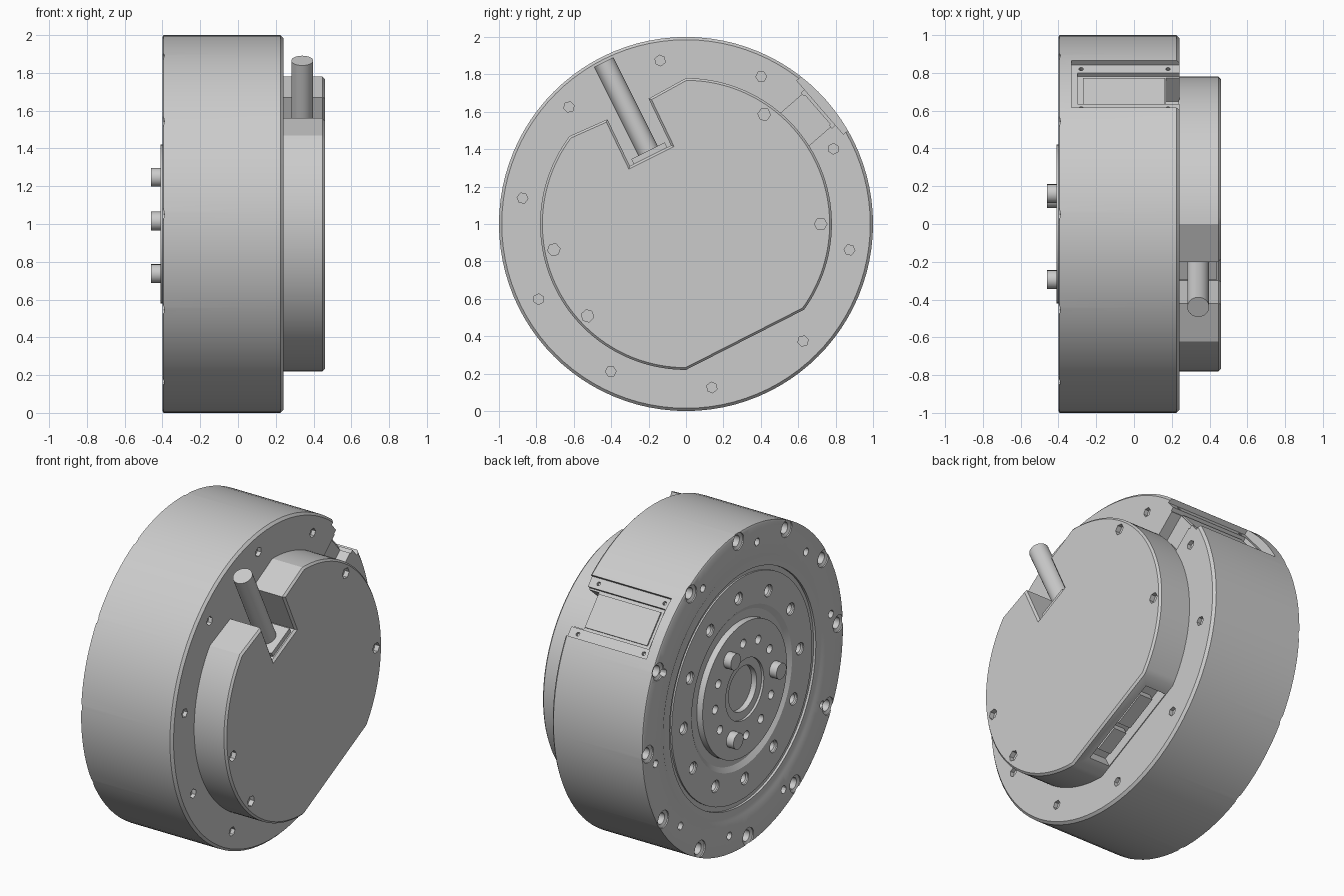
import bpy, bmesh, math
from mathutils import Matrix, Vector

if "Cube" in bpy.data.objects:
    bpy.data.objects.remove(bpy.data.objects["Cube"])

metal = bpy.data.materials.new("grey metal")
metal.use_nodes = True
GREY = (0.6, 0.6, 0.6, 1)
metal.diffuse_color = GREY
metal.node_tree.nodes["Principled BSDF"].inputs["Base Color"].default_value = GREY


def polar(deg, r=0, x=0):
    """Frame on the motor axis: local y is radial, local z tangential."""
    return (Matrix.Translation((0, 0, 1)) @ Matrix.Rotation(math.radians(deg), 4, 'X')
            @ Matrix.Translation((x, r, 0)))


def lathe(bm, profile, frame, steps):
    """Revolve (x, radius) points about the local x axis into a closed solid."""
    rings = []
    for x, r in profile:
        count = steps if r else 1
        turns = [math.tau * i / steps for i in range(count)]
        rings.append([bm.verts.new(frame @ Vector((x, r * math.cos(t), r * math.sin(t))))
                      for t in turns])
    for a, b in zip(rings, rings[1:]):
        for i in range(steps):
            j = (i + 1) % steps
            quad = [a[i % len(a)], a[j % len(a)], b[j % len(b)], b[i % len(b)]]
            bm.faces.new(list(dict.fromkeys(quad)))


def rod(bm, frame, x0, x1, r, steps=24):
    lathe(bm, [(x0, 0), (x0, r), (x1, r), (x1, 0)], frame, steps)


def box(bm, deg, xs, rs, ts):
    size = [b - a for a, b in (xs, rs, ts)]
    mid = Vector([(a + b) / 2 for a, b in (xs, rs, ts)])
    bmesh.ops.create_cube(bm, size=1, matrix=polar(deg) @ Matrix.Translation(mid)
                          @ Matrix.Diagonal((*size, 1)))


def finish(name, bm):
    bmesh.ops.recalc_face_normals(bm, faces=bm.faces)
    mesh = bpy.data.meshes.new(name)
    bm.to_mesh(mesh)
    bm.free()
    mesh.materials.append(metal)
    ob = bpy.data.objects.new(name, mesh)
    bpy.context.collection.objects.link(ob)
    return ob


def cut(ob, bm):
    """Subtract the cutter mesh and bake the result, unless it comes out empty."""
    cutter = finish("cutter", bm)
    cutter.hide_render = True
    mod = ob.modifiers.new("cut", 'BOOLEAN')
    mod.operation, mod.solver, mod.object = 'DIFFERENCE', 'EXACT', cutter
    graph = bpy.context.evaluated_depsgraph_get()
    mesh = bpy.data.meshes.new_from_object(ob.evaluated_get(graph))
    ob.modifiers.clear()
    if mesh.polygons:
        ob.data = mesh
    bpy.data.objects.remove(cutter)


# Housing: one turned profile with the stepped output face at the back
bm = bmesh.new()
lathe(bm, [(-.36, 0), (-.36, .14), (-.395, .14), (-.395, .19), (-.41, .19), (-.41, .42),
           (-.37, .42), (-.37, .47), (-.39, .5), (-.39, .7), (-.38, .7), (-.38, .73),
           (-.395, .73), (-.395, .79), (-.4, .8), (-.4, .99), (-.395, 1), (.225, 1),
           (.24, .985), (.24, 0)], polar(0), 96)
housing = finish("housing", bm)

# Countersunk rim and ring holes, hub holes with three raised bolts
bolts = bmesh.new()
bm = bmesh.new()
for k in range(12):
    a = 30 * k - 3
    for r, x, hole, sink in ((.95, -.4, .035, .054), (.58, -.39, .03, .038)):
        lathe(bm, [(x - .02, 0), (x - .02, sink), (x + .008, sink), (x + .016, hole),
                   (x + .06, hole), (x + .06, 0)], polar(a, r), 20)
    if k % 4 == 2:
        rod(bolts, polar(a, .295), -.46, -.40, .05)
    else:
        rod(bm, polar(a, .295), -.43, -.35, .027)
cut(housing, bm)
finish("hub_bolts", bolts)

# Clamping screw holes, round at the back and hexagonal at the front
bm = bmesh.new()
for k in range(10):
    a = 36 * k - 9
    rod(bm, polar(a, .885), -.42, -.36, .024, 12)
    rod(bm, polar(a, .885), .215, .26, .029, 6)
cut(housing, bm)

# Side port: shelf, deeper bay, and a channel across the face
PORT = 41
for xs, rs, half in (((-.33, .3), (.95, 1.1), .19), ((-.3, .31), (.925, 1.11), .125),
                     ((.17, .32), (.76, 1.12), .115)):
    bm = bmesh.new()
    box(bm, PORT, xs, rs, (-half, half))
    cut(housing, bm)
bm = bmesh.new()
for x in (-.28, .18):
    for t in (-.158, .158):
        frame = polar(PORT) @ Matrix.Translation((x, .95, t)) @ Matrix.Rotation(math.pi / 2, 4, 'Z')
        rod(bm, frame, -.02, .02, .012, 12)
cut(housing, bm)
bm = bmesh.new()
box(bm, PORT, (-.27, .165), (.92, .934), (-.105, .105))
finish("port_panel", bm)

# Cover: round plate with a flat at the bottom and a cable notch at the top
R = .78


def arc(a, b, n=48):
    angles = [math.radians(a + (b - a) * i / n) for i in range(n + 1)]
    return [(R * math.cos(t), R * math.sin(t)) for t in angles]


outline = arc(90, -36) + arc(-90, -217) + [(-.42, .56), (-.30, .31), (-.08, .42), (-.20, .67)]
bm = bmesh.new()
base = bm.faces.new([bm.verts.new((.235, y, 1 + z)) for y, z in outline])
top = bmesh.ops.extrude_face_region(bm, geom=[base])["geom"]
bmesh.ops.translate(bm, vec=(.225, 0, 0), verts=[g for g in top if isinstance(g, bmesh.types.BMVert)])
bmesh.ops.recalc_face_normals(bm, faces=bm.faces)
rim = [g for g in top if isinstance(g, bmesh.types.BMEdge)]
bmesh.ops.bevel(bm, geom=rim, offset=.012, segments=1, affect='EDGES')
cover = finish("cover", bm)

bm = bmesh.new()
for a in (54.5, 0, 191, 223):
    rod(bm, polar(a, .72), .43, .5, .034, 6)
cut(cover, bm)

# Connector bay in the flat of the cover
FLAT = -62.5
bm = bmesh.new()
box(bm, FLAT, (.245, .39), (.62, .75), (-.28, .28))
cut(cover, bm)
bm = bmesh.new()
for lo, hi in ((-.22, -.06), (-.02, .2)):
    box(bm, FLAT, (.27, .36), (.61, .665), (lo, hi))
finish("connectors", bm)

# Cable and its seat in the notch
start, end = Vector((.34, -.19, 1.365)), Vector((.34, -.44, 1.865))
axis = end - start
frame = Matrix.Translation(start) @ axis.to_track_quat('X', 'Z').to_matrix().to_4x4()
bm = bmesh.new()
rod(bm, frame, -.03, axis.length, .058, 32)
finish("cable", bm)
bm = bmesh.new()
bmesh.ops.create_cube(bm, size=1, matrix=frame @ Matrix.Translation((.01, 0, 0))
                      @ Matrix.Diagonal((.04, .2, .2, 1)))
finish("cable_seat", bm)

# Smooth the round walls, keep edges sharp
bpy.ops.object.select_all(action='DESELECT')
for ob in bpy.context.collection.objects:
    if ob.type == 'MESH' and metal.name in ob.data.materials:
        ob.select_set(True)
        bpy.context.view_layer.objects.active = ob
bpy.ops.object.shade_smooth_by_angle(angle=math.radians(30))
